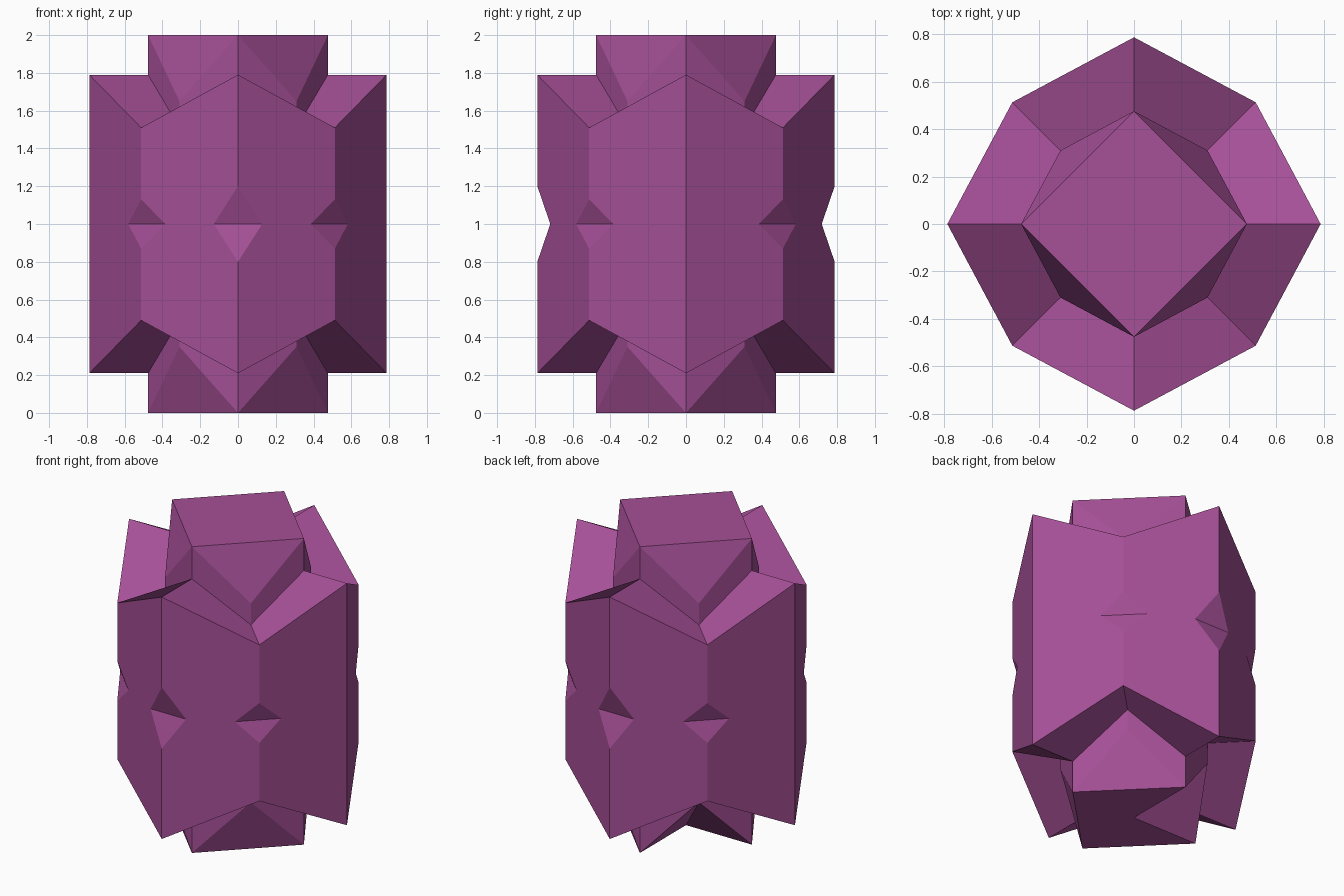
import bpy, bmesh, math
from mathutils import Vector

if "Cube" in bpy.data.objects:
    bpy.data.objects.remove(bpy.data.objects["Cube"])

# Even corners lie on the x/y axes, odd corners on the diagonals
OUT_R = (0.787, 0.513 * math.sqrt(2))
IN_R = (0.476, 0.31 * math.sqrt(2))
SHOULDER = (0.79, 0.51)    # half heights of the outer shell corners
CAP = (1.0, 0.65)          # half heights of the end cap corners
NOTCH = (0.20, 0.13)       # half heights of the diamond chips
NOTCH_T = 0.25             # how far a chip reaches along a panel

bm = bmesh.new()


def corner(radii, k, h):
    a = k * math.pi / 4
    r = radii[k % 2]
    return Vector((r * math.cos(a), r * math.sin(a), 1 + h))


def face(*points):
    return bm.faces.new([bm.verts.new(p) for p in points])


def chip_side(k, step):
    # side point of the chip at corner k, lying on the neighbouring panel
    return corner(OUT_R, k, 0).lerp(corner(OUT_R, k + step, 0), NOTCH_T)


for k in range(8):
    n = k + 1
    i, j = k % 2, n % 2

    # side panel, with a chip bitten out of each vertical edge
    face(corner(OUT_R, k, -SHOULDER[i]), corner(OUT_R, n, -SHOULDER[j]),
         corner(OUT_R, n, -NOTCH[j]), chip_side(n, -1), corner(OUT_R, n, NOTCH[j]),
         corner(OUT_R, n, SHOULDER[j]), corner(OUT_R, k, SHOULDER[i]),
         corner(OUT_R, k, NOTCH[i]), chip_side(k, 1), corner(OUT_R, k, -NOTCH[i]))

    # diamond chip: flush on the x edges, cut flat on all the others
    up, low = corner(OUT_R, k, NOTCH[i]), corner(OUT_R, k, -NOTCH[i])
    left, right = chip_side(k, -1), chip_side(k, 1)
    if k in (0, 4):
        face(up, left, low)
        face(up, low, right)
    else:
        face(up, left, right)
        face(low, right, left)

    for s in (1, -1):
        # shoulder ledge and the wall of the end cap
        face(corner(OUT_R, k, s * SHOULDER[i]), corner(OUT_R, n, s * SHOULDER[j]),
             corner(IN_R, n, s * SHOULDER[j]), corner(IN_R, k, s * SHOULDER[i]))
        face(corner(IN_R, k, s * SHOULDER[i]), corner(IN_R, n, s * SHOULDER[j]),
             corner(IN_R, n, s * CAP[j]), corner(IN_R, k, s * CAP[i]))

# end cap facets, one folded pair per quadrant
for s in (1, -1):
    mid = Vector((0, 0, 1 + s * CAP[0]))
    for k in (0, 2, 4, 6):
        a, d, b = (corner(IN_R, k + q, s * CAP[q % 2]) for q in range(3))
        if s < 0 and k == 2:      # the one quadrant folded into a groove
            face(mid, a, d)
            face(mid, d, b)
        else:
            face(mid, a, b)
            face(a, d, b)

bmesh.ops.remove_doubles(bm, verts=bm.verts[:], dist=1e-4)
bmesh.ops.recalc_face_normals(bm, faces=bm.faces[:])

mesh = bpy.data.meshes.new("faceted_crystal")
bm.to_mesh(mesh)
bm.free()
crystal = bpy.data.objects.new("faceted_crystal", mesh)
bpy.context.collection.objects.link(crystal)

purple = bpy.data.materials.new("purple")
purple.diffuse_color = (0.38, 0.08, 0.31, 1)
purple.use_nodes = True
purple.node_tree.nodes["Principled BSDF"].inputs["Base Color"].default_value = purple.diffuse_color
mesh.materials.append(purple)
